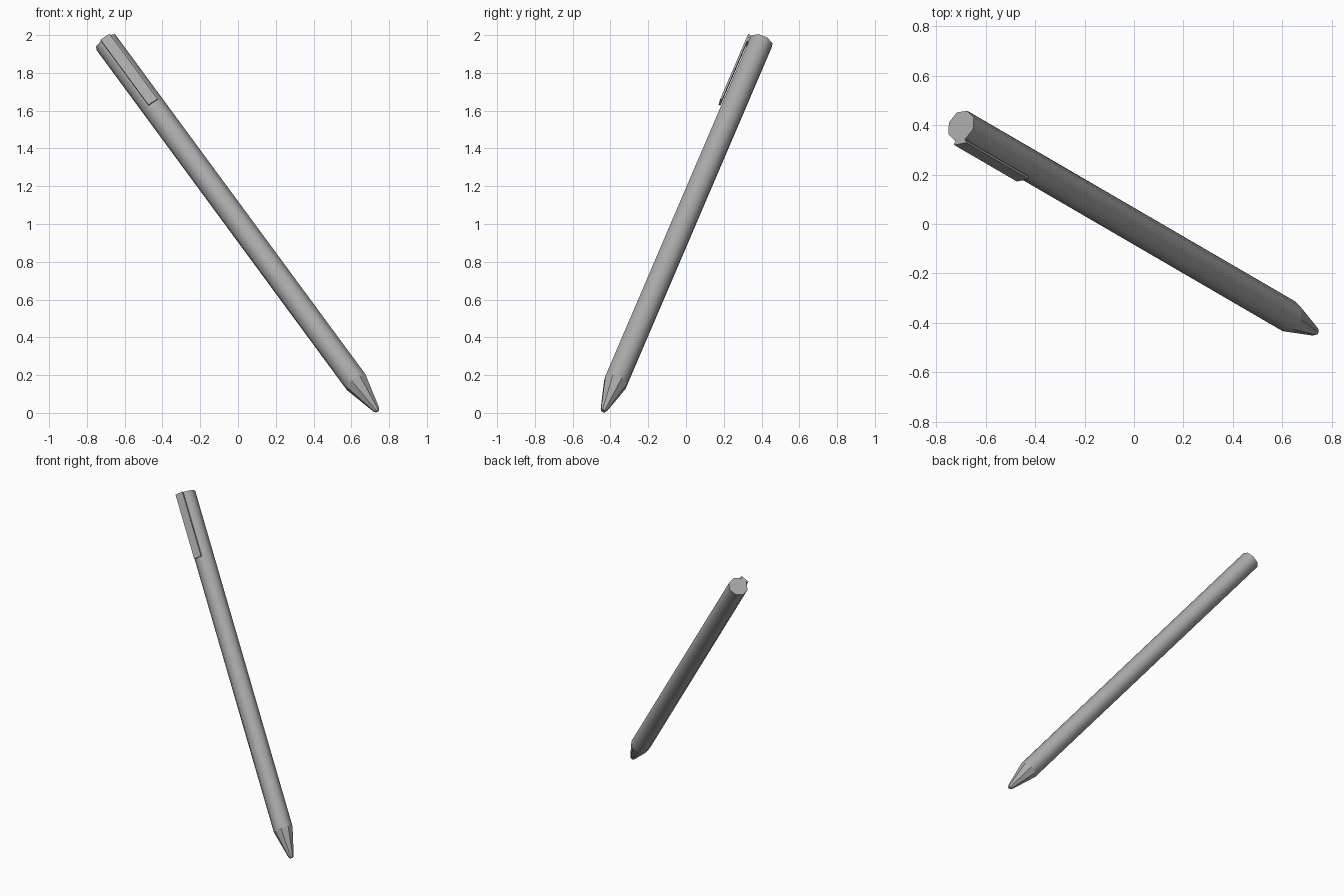
import bpy, bmesh, math
from mathutils import Vector, Matrix

old = bpy.data.objects.get("Cube")
if old:
    bpy.data.objects.remove(old, do_unlink=True)

grey = bpy.data.materials.new("mid grey")
grey.use_nodes = True
COLOUR = (0.4, 0.4, 0.4, 1)
grey.diffuse_color = COLOUR
grey.node_tree.nodes["Principled BSDF"].inputs["Base Color"].default_value = COLOUR

# Pen frame: local z runs from cap to tip, local y points out through the clip
CAP = Vector((-0.70, 0.398, 1.963))
TIP = Vector((0.738, -0.438, 0.01))
axis = (TIP - CAP).normalized()
LENGTH = (TIP - CAP).length
out = Vector((-0.05, -0.93, 0.36))
out = (out - axis * out.dot(axis)).normalized()
side = out.cross(axis)
FRAME = Matrix((side, out, axis)).transposed().to_4x4()
FRAME.translation = CAP
SIDES = 8


def finish(name, bm, smooth=None):
    bmesh.ops.recalc_face_normals(bm, faces=bm.faces)
    mesh = bpy.data.meshes.new(name)
    bm.to_mesh(mesh)
    bm.free()
    mesh.materials.append(grey)
    obj = bpy.data.objects.new(name, mesh)
    obj.matrix_world = FRAME
    bpy.context.collection.objects.link(obj)
    if smooth:
        bpy.ops.object.select_all(action="DESELECT")
        obj.select_set(True)
        bpy.context.view_layer.objects.active = obj
        bpy.ops.object.shade_smooth_by_angle(angle=math.radians(smooth))
    return obj


def lathe(name, profile, smooth):
    """Closed faceted solid from (radius, distance) pairs."""
    bm = bmesh.new()
    rings = []
    for r, z in profile:
        rings.append([bm.verts.new((r * math.cos(a), r * math.sin(a), z))
                      for a in ((i + 0.5) * math.tau / SIDES for i in range(SIDES))])
    for a, b in zip(rings, rings[1:]):
        for i in range(SIDES):
            j = (i + 1) % SIDES
            bm.faces.new((a[i], a[j], b[j], b[i]))
    bm.faces.new(rings[0])
    bm.faces.new(rings[-1])
    return finish(name, bm, smooth)


def box(name, width, y0, y1, z0, z1):
    bm = bmesh.new()
    bmesh.ops.create_cube(bm, size=1)
    for v in bm.verts:
        v.co = (v.co.x * width, y0 + (v.co.y + 0.5) * (y1 - y0), z0 + (v.co.z + 0.5) * (z1 - z0))
    return finish(name, bm)


# Barrel, tapered nose and writing point
NOSE = LENGTH - 0.2
lathe("barrel", [(0.066, 0), (0.066, NOSE)], 50)
lathe("nose_cone", [(0.066, NOSE), (0.02, LENGTH - 0.015), (0.012, LENGTH)], 40)

# Pocket clip on a short arm at the cap end
box("clip_arm", 0.045, 0.05, 0.072, 0, 0.045)
box("clip_strip", 0.058, 0.068, 0.079, 0, 0.453)
